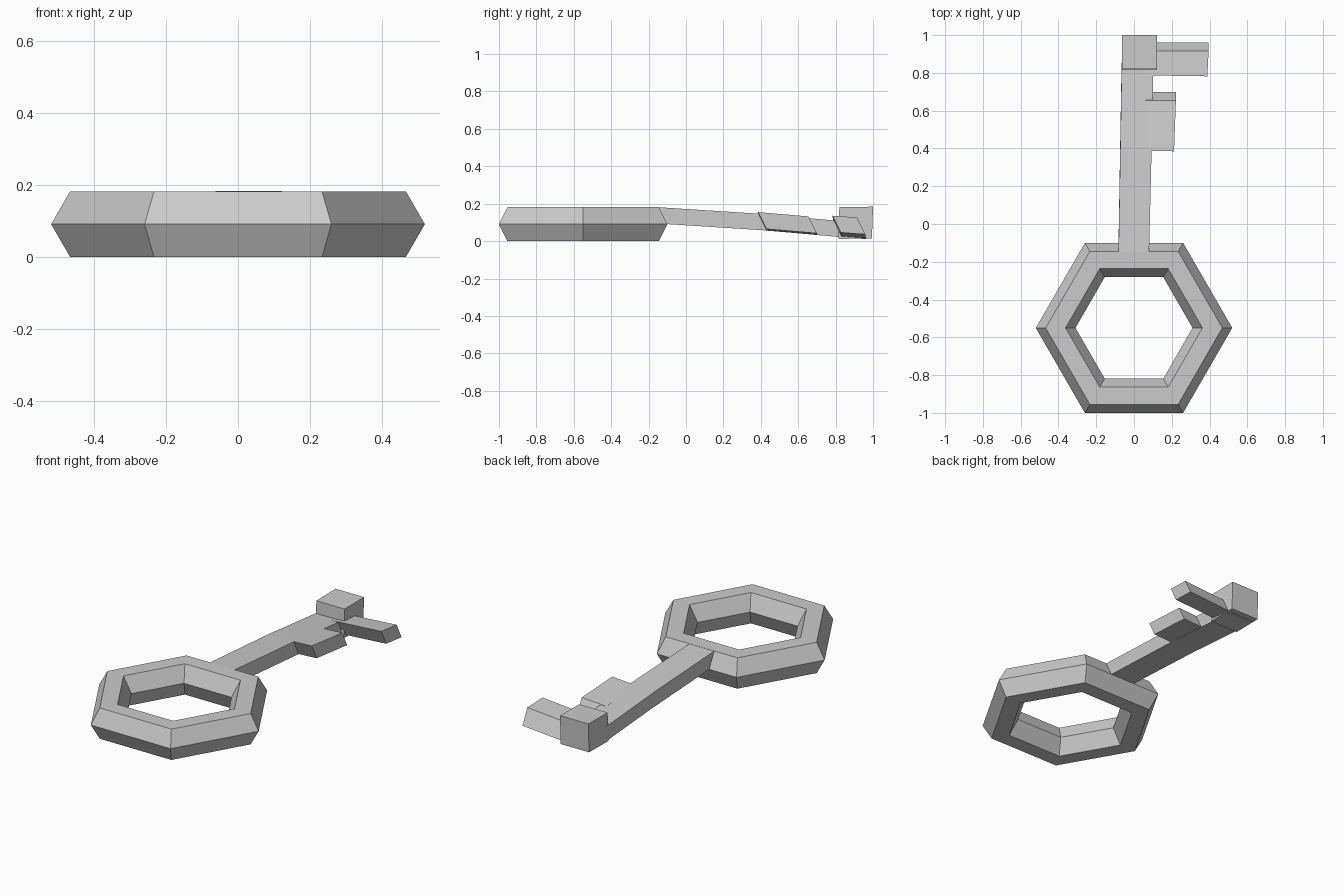
import bpy, bmesh, math
from mathutils import Vector

if "Cube" in bpy.data.objects:
    bpy.data.objects.remove(bpy.data.objects["Cube"])

steel = bpy.data.materials.new("grey_metal")
steel.diffuse_color = (0.6, 0.6, 0.6, 1)
steel.use_nodes = True
steel.node_tree.nodes["Principled BSDF"].inputs["Base Color"].default_value = steel.diffuse_color


def make_object(name, bm):
    bmesh.ops.recalc_face_normals(bm, faces=bm.faces)
    mesh = bpy.data.meshes.new(name)
    bm.to_mesh(mesh)
    bm.free()
    mesh.materials.append(steel)
    obj = bpy.data.objects.new(name, mesh)
    bpy.context.collection.objects.link(obj)
    return obj


def slab(name, outline, drop):
    """Extrude an outline of left/right point pairs along the drop vector."""
    bm = bmesh.new()
    rows = [[bm.verts.new(Vector(p) + d)
             for d in (Vector(), Vector(drop)) for p in pair] for pair in outline]
    for a, b in zip(rows, rows[1:]):
        for i, j in ((0, 1), (1, 3), (3, 2), (2, 0)):
            bm.faces.new((a[i], a[j], b[j], b[i]))
    for end in (rows[0], rows[-1]):
        bm.faces.new((end[0], end[1], end[3], end[2]))
    return make_object(name, bm)


# Handle: hexagonal ring with a hexagonal section
bm = bmesh.new()
n, major, minor = 6, 0.415, 0.105
grid = []
for i in range(n):
    a = i * math.tau / n
    row = []
    for j in range(n):
        b = j * math.tau / n
        r = major + minor * math.cos(b)
        row.append(bm.verts.new((r * math.cos(a), r * math.sin(a) - 0.55,
                                 0.091 + minor * math.sin(b))))
    grid.append(row)
for i in range(n):
    for j in range(n):
        k, m = (i + 1) % n, (j + 1) % n
        bm.faces.new((grid[i][j], grid[k][j], grid[k][m], grid[i][m]))
make_object("ring_handle", bm)

# Shaft: slopes down from the back of the ring, with slanted ends
DROP = (0, 0.045, -0.09)
slab("shaft", [((-0.082, -0.145, 0.181), (0.08, -0.145, 0.181)),
               ((-0.073, 0.385, 0.147), (0.093, 0.385, 0.147)),
               ((-0.066, 0.785, 0.111), (0.102, 0.785, 0.111)),
               ((-0.06, 0.915, 0.101), (0.105, 0.915, 0.101))], DROP)

# Teeth: side bits tilted slightly upward
slab("inner_tooth", [((0.06, 0.387, 0.146), (0.212, 0.385, 0.155)),
                     ((0.06, 0.655, 0.123), (0.222, 0.655, 0.132))], DROP)
slab("outer_tooth", [((0.06, 0.787, 0.111), (0.388, 0.782, 0.136)),
                     ((0.06, 0.917, 0.101), (0.395, 0.915, 0.126))], DROP)

# Tip block
slab("tip_block", [((-0.063, 0.82, 0.182), (0.122, 0.82, 0.182)),
                   ((-0.063, 1.0, 0.184), (0.122, 1.0, 0.184))], (0, -0.006, -0.17))
